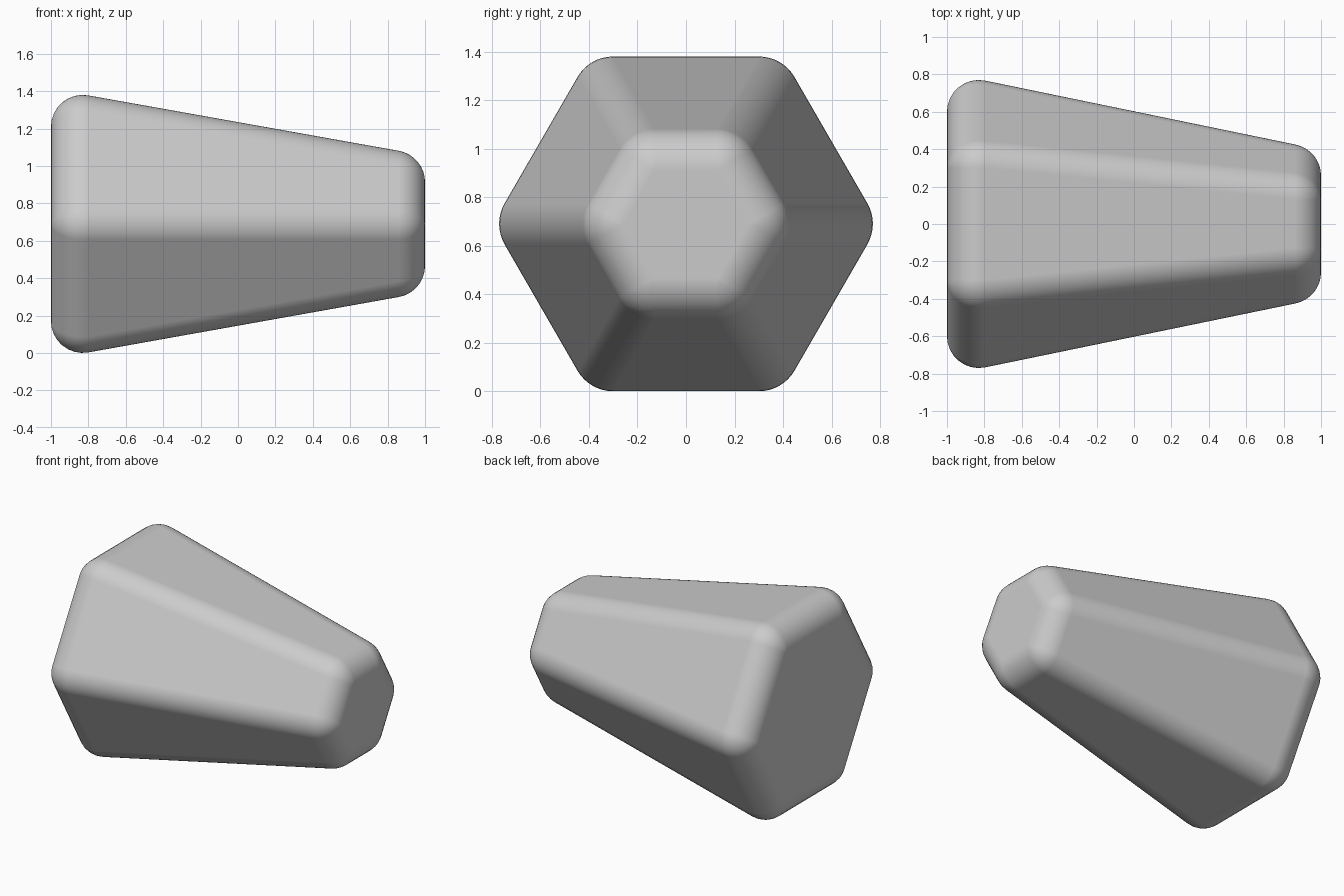
import bpy, bmesh
from math import radians, degrees, cos, sin, tan, atan

if "Cube" in bpy.data.objects:
    bpy.data.objects.remove(bpy.data.objects["Cube"])

ROUND = 0.17                 # edge rounding radius
CORE_X = 0.83                # half length of the sharp inner core
BIG, SMALL = 0.60, 0.258     # core corner radius at each end
MID_Z = 0.69
ARC, STEPS = 8, 8            # segments per rounded corner and per end rounding
slope = (BIG - SMALL) * cos(radians(30)) / (2 * CORE_X)

gray = bpy.data.materials.new("plain gray")
gray.use_nodes = True
gray.diffuse_color = (0.6, 0.6, 0.6, 1)
gray.node_tree.nodes["Principled BSDF"].inputs["Base Color"].default_value = (0.6, 0.6, 0.6, 1)


def ring(bm, x, radius, end, t):
    """Rounded hexagon; t runs from the flat end (0) to the tapered side (1)."""
    verts = []
    for k in range(6):
        corner = radians(60 * k)
        for i in range(ARC + 1):
            a = -30 + 60 * i / ARC
            side = atan(slope / cos(radians(30 - abs(a))))
            flat = radians(90 * end)
            lat = flat + (side - flat) * t
            phi = corner + radians(a)
            r = ROUND * cos(lat)
            verts.append(bm.verts.new((
                x + ROUND * sin(lat),
                radius * cos(corner) + r * cos(phi),
                MID_Z + radius * sin(corner) + r * sin(phi))))
    return verts


# Tapered hexagonal body, lofted from one flat end to the other
bm = bmesh.new()
rings = [ring(bm, -CORE_X, BIG, -1, s / STEPS) for s in range(STEPS + 1)]
rings += [ring(bm, CORE_X, SMALL, 1, s / STEPS) for s in range(STEPS, -1, -1)]
for low, high in zip(rings, rings[1:]):
    n = len(low)
    for i in range(n):
        j = (i + 1) % n
        bm.faces.new((low[i], low[j], high[j], high[i]))
bm.faces.new(rings[0])
bm.faces.new(rings[-1])
bmesh.ops.remove_doubles(bm, verts=bm.verts, dist=0.0005)
bmesh.ops.recalc_face_normals(bm, faces=bm.faces)
for face in bm.faces:
    face.smooth = True

mesh = bpy.data.meshes.new("tapered_hexagonal_body")
bm.to_mesh(mesh)
bm.free()
mesh.materials.append(gray)
body = bpy.data.objects.new("tapered_hexagonal_body", mesh)
bpy.context.collection.objects.link(body)

# Keep the large faces flat while the rounded edges shade smoothly
normals = body.modifiers.new("flat_face_normals", 'WEIGHTED_NORMAL')
normals.weight = 100
